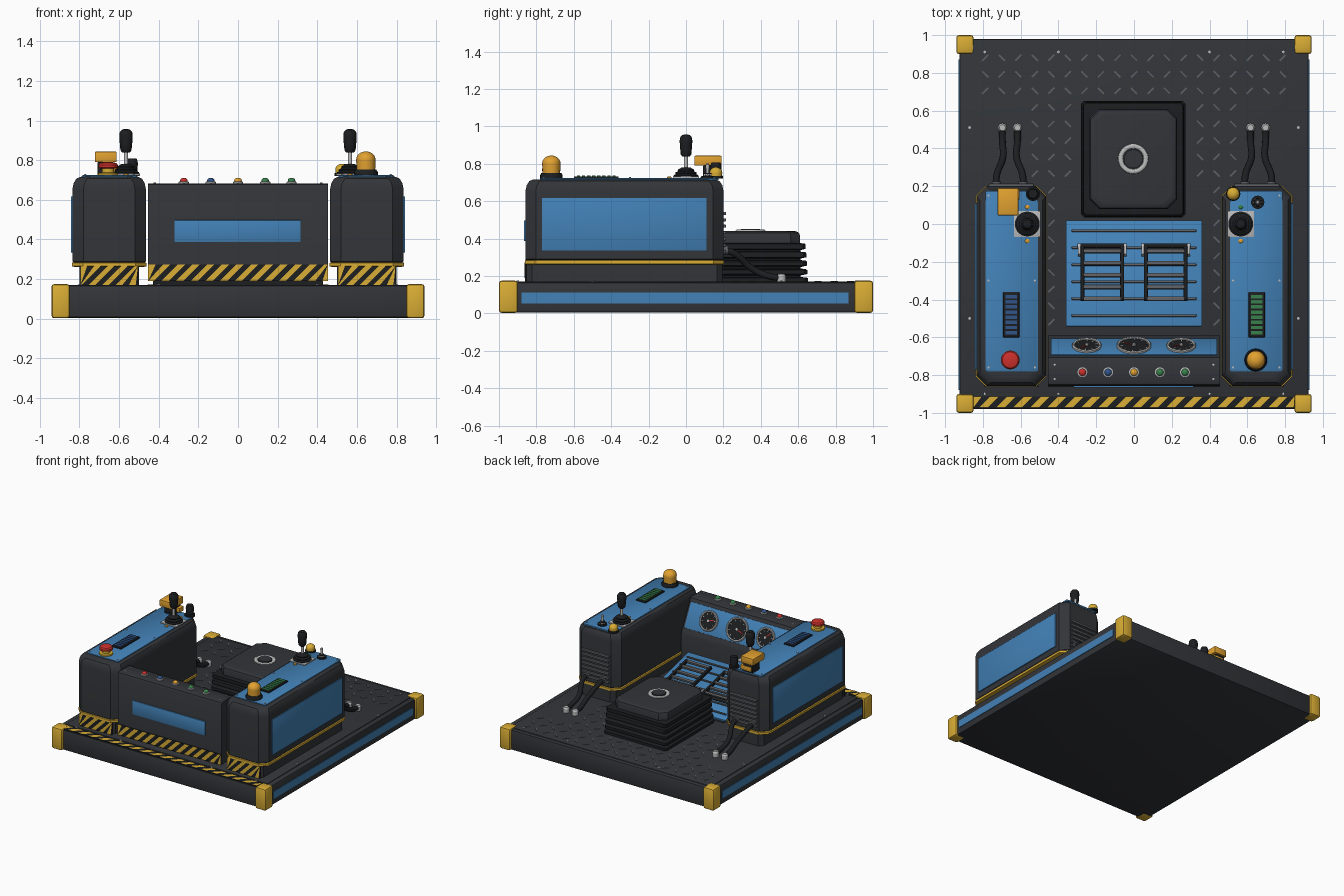
import bpy, bmesh, math
from mathutils import Matrix, Vector

if "Cube" in bpy.data.objects:
    bpy.data.objects.remove(bpy.data.objects["Cube"])

T, I = Matrix.Translation, Matrix.Identity(4)
def RX(d): return Matrix.Rotation(math.radians(d), 4, 'X')
def RZ(d): return Matrix.Rotation(math.radians(d), 4, 'Z')

def material(name, *c):
    m = bpy.data.materials.new(name)
    m.diffuse_color = (*c, 1)
    m.use_nodes = True
    m.node_tree.nodes["Principled BSDF"].inputs["Base Color"].default_value = m.diffuse_color
    return m
DARK = material("charcoal", .032, .035, .04)
BLACK = material("black", .012, .013, .015)
BLUE = material("blue", .055, .22, .47)
YELLOW = material("yellow", .70, .42, .035)
ORANGE = material("amber", .76, .36, .03)
RED = material("red", .6, .03, .025)
GREEN = material("green", .04, .22, .07)
NAVY = material("display_blue", .03, .09, .25)
STEEL = material("steel", .5, .5, .5)
GREY = material("mid_grey", .11, .115, .125)

def finish(name, bm, mat, M=I):
    bmesh.ops.recalc_face_normals(bm, faces=bm.faces)
    me = bpy.data.meshes.new(name)
    bm.to_mesh(me); bm.free()
    me.transform(M)
    me.shade_smooth()
    me.set_sharp_from_angle(angle=math.radians(32))
    me.materials.append(mat)
    ob = bpy.data.objects.new(name, me)
    bpy.context.collection.objects.link(ob)
    return ob

def boxes(name, items, mat, bev=0, M=I):
    """items: (centre, size[, z rotation in degrees])"""
    bm = bmesh.new()
    for c, s, *r in items:
        bmesh.ops.create_cube(bm, size=1, matrix=T(c) @ RZ(r[0] if r else 0) @ Matrix.Diagonal((*s, 1)))
    if bev:
        bmesh.ops.bevel(bm, geom=bm.edges[:], offset=bev, segments=2, profile=.5, affect='EDGES')
    return finish(name, bm, mat, M)

def box(name, lo, hi, mat, bev=0, M=I):
    lo, hi = Vector(lo), Vector(hi)
    return boxes(name, [((lo + hi) / 2, hi - lo)], mat, bev, M)

def loft(name, rings, mat, M=I):
    bm = bmesh.new()
    vs = [[bm.verts.new(p) for p in r] for r in rings]
    n = len(vs[0])
    for a, b in zip(vs, vs[1:]):
        for i in range(n):
            bm.faces.new((a[i], a[(i + 1) % n], b[(i + 1) % n], b[i]))
    bm.faces.new(vs[0]); bm.faces.new(vs[-1])
    return finish(name, bm, mat, M)

def octagon(name, x0, x1, y0, y1, c, rings, mat):
    """chamfered rectangle lofted through (inset, z) rings"""
    out = []
    for i, z in rings:
        a, b, d, e = x0 + i, x1 - i, y0 + i, y1 - i
        out.append([(a + c, d, z), (b - c, d, z), (b, d + c, z), (b, e - c, z),
                    (b - c, e, z), (a + c, e, z), (a, e - c, z), (a, d + c, z)])
    return loft(name, out, mat)

def lathe(name, prof, mat, loc=(0, 0, 0), M=I, n=28):
    rings = [[(r * math.cos(2 * math.pi * k / n), r * math.sin(2 * math.pi * k / n), z)
              for k in range(n)] for r, z in prof]
    return loft(name, rings, mat, M @ T(loc))

def extrude(name, yz, x0, x1, mat):
    return loft(name, [[(x, y, z) for y, z in yz] for x in (x0, x1)], mat)

def hazard(name, M, L, H, w):
    """warning board: black plate with slanted yellow bars, local xy plane"""
    box(name + "_board", (0, 0, -.004), (L, H, .004), BLACK, 0, M)
    bm = bmesh.new()
    x = -H
    while x < L:
        q = [(min(max(p, 0), L), y) for p, y in ((x, 0), (x + w, 0), (x + w + H, H), (x + H, H))]
        if max(p[0] for p in q) - min(p[0] for p in q) > .01:
            bm.faces.new([bm.verts.new((*p, .006)) for p in q])
        x += 2 * w
    bmesh.ops.remove_doubles(bm, verts=bm.verts, dist=1e-5)
    finish(name + "_stripes", bm, YELLOW, M)

DOME = lambda r, z, h: [(r * math.cos(a * math.pi / 16), z + h * math.sin(a * math.pi / 16)) for a in range(8)]

# base platform
box("base", (-.925, -.98, .005), (.925, .98, .165), DARK, .012)
box("deck", (-.885, -.895, .16), (.885, .95, .17), DARK, .003)
boxes("corner_caps", [((sx * .895, sy * .95, .089), (.092, .1, .172)) for sx in (-1, 1) for sy in (-1, 1)], YELLOW, .014)
boxes("side_stripes", [((s * .925, -.005, .083), (.01, 1.75, .058)) for s in (-1, 1)], BLUE)
hazard("front_edge", T((-.85, -.972, .167)), 1.7, .06, .045)

# diamond tread on the deck
bars = []
for i in range(-9, 10):
    for j in range(-6, 11):
        x, y = i * .0875, .88 - (10 - j) * .0875
        if y > .68 or (.36 < abs(x) < .46 and y > -.56) or (.30 < abs(x) < .55 and y > .22):
            bars.append(((x, y, .171), (.045, .009, .006), 45 if (i + j) % 2 else -45))
boxes("deck_tread", bars, GREY)
for s in (-1, 1):
    for x, y in ((.79, .91), (.4, .91), (.87, .51), (.87, -.5), (.4, -.9), (.79, -.9)):
        lathe("deck_bolt", [(.008, .165), (.008, .174), (.004, .176)], STEEL, (s * x, y, 0), n=8)

# side pods, mirrored left and right
for s in (-1, 1):
    side = "left" if s < 0 else "right"
    def X(a, b): return (s * a, s * b) if s > 0 else (s * b, s * a)
    px = X(.465, .835)
    octagon(side + "_pod_plinth", *X(.5, .8), -.853, .195, .03, [(0, .165), (0, .27)], DARK)
    hazard(side + "_pod_front", T((X(.505, .795)[0], -.856, .17)) @ RX(90), .29, .095, .034)
    octagon(side + "_pod_band", *px, -.858, .2, .055, [(.008, .262), (-.003, .265), (-.003, .282), (.008, .286)], YELLOW)
    octagon(side + "_pod_body", *px, -.858, .2, .055,
            [(.01, .28), (0, .29), (0, .655), (.006, .685), (.02, .707), (.04, .716), (.05, .717)], DARK)
    octagon(side + "_pod_top_panel", *X(.507, .786), -.78, .175, .008, [(0, .712), (0, .722), (.003, .724)], BLUE)
    box(side + "_pod_side_panel", (X(.828, .843)[0], -.77, .335), (X(.828, .843)[1], .11, .617), BLUE, .003)
    boxes(side + "_vent", [((s * .65, .203, .33 + k * .034), (.24, .022, .016)) for k in range(7)], GREY, .004)
    for x in (.525, .77):
        for y in (-.76, -.3, .15):
            lathe("panel_bolt", [(.006, .72), (.006, .728), (.003, .729)], STEEL, (s * x, y, 0), n=8)
    # hydraulic hoses
    for xa, xm, xb in ((.588, .655, .617), (.728, .665, .697)):
        xm = (xa + xb) / 2 + (.02 if xa < .65 else -.02)
        cu = bpy.data.curves.new("hose", 'CURVE')
        cu.dimensions, cu.bevel_depth, cu.bevel_resolution, cu.use_fill_caps = '3D', .018, 3, True
        pts = [(xa, .18, .34), (xa, .25, .325), (xm, .36, .235), (xb, .44, .2), (xb, .5, .19)]
        sp = cu.splines.new('BEZIER')
        sp.bezier_points.add(len(pts) - 1)
        for b, p in zip(sp.bezier_points, pts):
            b.co = (s * p[0], p[1], p[2])
            b.handle_left_type = b.handle_right_type = 'AUTO'
        cu.materials.append(BLACK)
        bpy.context.collection.objects.link(bpy.data.objects.new(side + "_hose", cu))
        lathe(side + "_hose_collar", [(.024, 0), (.024, .03)], GREY, M=T((s * xa, .195, .34)) @ RX(-90), n=16)
        lathe(side + "_hose_fitting", [(.024, .165), (.024, .2), (.016, .212)], STEEL, (s * xb, .51, 0), n=16)
    # joystick
    j = (s * .565, 0, 0)
    boxes(side + "_stick_plate", [((s * .565, 0, .727), (.14, .14, .01))], STEEL, .003)
    lathe(side + "_stick_boot", [(.066, .73), (.066, .738), (.055, .745), (.058, .752), (.043, .76), (.045, .767), (.024, .78)], BLACK, j)
    lathe(side + "_stick_shaft", [(.011, .77), (.011, .86)], STEEL, j, n=16)
    lathe(side + "_stick_grip", [(.02, .838), (.028, .85), (.031, .88), (.034, .92), (.032, .94), (.022, .953), (.008, .957)], BLACK, j)
    for y in (-.09, .09):
        lathe(side + "_indicator", [(.012, .72), (.012, .729), (.006, .733)], ORANGE if y * s < 0 or s < 0 else GREEN, (s * .565, y, 0), n=14)
    # level display
    boxes(side + "_display", [((s * .65, -.48, .727), (.085, .24, .012))], BLACK, .003)
    boxes(side + "_display_cells", [((s * .65, -.575 + k * .0272, .734), (.06, .018, .006)) for k in range(8)], GREEN if s > 0 else NAVY)

# beacon and emergency stop
lathe("beacon_base", [(.06, .72), (.06, .74), (.053, .752)], BLACK, (.645, -.72, 0))
lathe("beacon_lens", [(.047, .75), (.049, .80)] + DOME(.049, .802, .042), ORANGE, (.645, -.72, 0))
lathe("stop_base", [(.05, .72), (.05, .735), (.03, .737), (.03, .765)], YELLOW, (-.655, -.72, 0))
lathe("stop_button", [(.035, .757), (.049, .762), (.049, .775), (.042, .785), (.02, .791)], RED, (-.655, -.72, 0))

# small controls on the pods
box("left_control_box", (-.722, .045, .79), (-.612, .19, .843), ORANGE, .005)
box("left_control_box_stand", (-.71, .09, .72), (-.63, .18, .79), BLACK, .006)
box("left_control_box_clamp", (-.7, .13, .735), (-.605, .185, .77), ORANGE, .004)
lathe("left_knob", [(.038, .72), (.038, .735), (.027, .738), (.03, .785), (.024, .808)], BLACK, (-.535, .16, 0))
lathe("right_knob_base", [(.038, .72), (.038, .735)], BLACK, (.525, .16, 0))
lathe("right_knob", [(.033, .735), (.034, .75)] + DOME(.034, .752, .03), YELLOW, (.525, .16, 0))
lathe("toggle_base", [(.035, .72), (.035, .733), (.022, .735), (.02, .75)], BLACK, (.655, .115, 0))
lathe("toggle_nut", [(.024, .733), (.024, .745)], STEEL, (.655, .115, 0), n=6)
lathe("toggle_lever", [(.007, .74), (.011, .795), (.006, .802)], STEEL, (.655, .115, 0), n=12)

# front console
extrude("console", [(-.858, .19), (-.858, .66), (-.85, .677), (-.835, .683), (-.72, .683), (-.708, .677),
                    (-.597, .455), (-.59, .435), (-.59, .19)], -.455, .455, DARK)
box("console_foot", (-.43, -.83, .165), (.43, -.61, .195), BLACK)
hazard("console_front", T((-.453, -.859, .19)) @ RX(90), .906, .083, .037)
box("name_plate", (-.32, -.866, .387), (.315, -.85, .497), BLUE, .002)
for x, m in zip((-.273, -.137, 0, .137, .27), (RED, NAVY, ORANGE, GREEN, GREEN)):
    lathe("button_bezel", [(.026, .68), (.026, .69), (.02, .693)], STEEL, (x, -.785, 0))
    lathe("button", [(.019, .69)] + DOME(.019, .697, .014), m, (x, -.785, 0), n=20)
for x in (-.42, .42):
    for y in (-.82, -.745):
        lathe("console_bolt", [(.006, .68), (.006, .687)], STEEL, (x, y, 0), n=8)

# gauge panel on the sloping face
G = T((0, -.653, .566)) @ RX(-63.4)
box("gauge_panel", (-.44, -.097, -.008), (.44, .097, .006), BLUE, .002, G)
for x, r, a in ((-.25, .077, 130), (0, .091, 60), (.25, .077, 100)):
    lathe("gauge_bezel", [(r, 0), (r, .016), (r - .005, .021), (r - .012, .018), (r - .014, .01)], STEEL, (x, 0, 0), G, 40)
    lathe("gauge_face", [(r - .012, .004), (r - .012, .013)], BLACK, (x, 0, 0), G, 40)
    C = G @ T((x, 0, .013)) 
    for k in range(9):
        boxes("gauge_tick", [((r - .024, 0, .001), (.014, .004, .002))], STEEL, 0, C @ RZ(210 + 37 * k - 238 + 180))
    boxes("gauge_needle", [((r * .28, 0, .003), (r * .75, .006, .002))], RED, 0, C @ RZ(a + 100))
    lathe("gauge_hub", [(.01, 0), (.01, .007)], STEEL, M=C, n=14)

# sloping foot plate with ribs and pedals
extrude("foot_plate_wedge", [(.015, .165), (.015, .18), (-.54, .318), (-.54, .165)], -.34, .34, DARK)
F = T((0, -.262, .26)) @ RX(-14)
box("foot_plate", (-.36, -.288, -.01), (.36, .288, .006), BLUE, .002, F)
boxes("foot_plate_ribs", [((0, -.232 + k * .0925, .01), (.66, .012, .012)) for k in range(6)], GREY, .003, F)
for x in (-.168, .168):
    P = F @ T((x, -.005, .045))
    boxes("pedal_rails", [((sx * .105, -.005, 0), (.02, .3, .025)) for sx in (-1, 1)], BLACK, .004, P)
    boxes("pedal_treads", [((0, -.145 + k * .065, 0), (.2, .022, .02)) for k in range(5)], GREY, .004, P)
    lathe("pedal_hinge", [(.013, -.13), (.013, .13)], BLACK, M=P @ T((0, .145, 0)) @ Matrix.Rotation(math.pi / 2, 4, 'Y'), n=16)
    boxes("pedal_brackets", [((sx * .122, .125, -.015), (.014, .06, .065)) for sx in (-1, 1)], STEEL, .004, P)

# suspended seat: bellows, cushion and ring
rings = [(0, .165), (0, .19)]
for k in range(4):
    z = .195 + k * .045
    rings += [(.04, z), (.04, z + .008), (.003 + k * .003, z + .015), (.003 + k * .003, z + .036), (.012, z + .042)]
octagon("seat_bellows", -.28, .272, .035, .652, .015, rings + [(.04, .376)], BLACK)
octagon("seat_cushion", -.235, .228, .08, .61, .05,
        [(0, .365), (0, .415), (.006, .43), (.018, .438), (.03, .44)], DARK)
N = 12
lathe("seat_ring", [(.067 + .013 * math.cos(2 * math.pi * k / N), .44 + .009 * math.sin(2 * math.pi * k / N))
                    for k in range(7)], STEEL, (-.004, .345, 0), n=36)
lathe("seat_ring_centre", [(.05, .436), (.05, .451)], DARK, (-.004, .345, 0), n=36)
